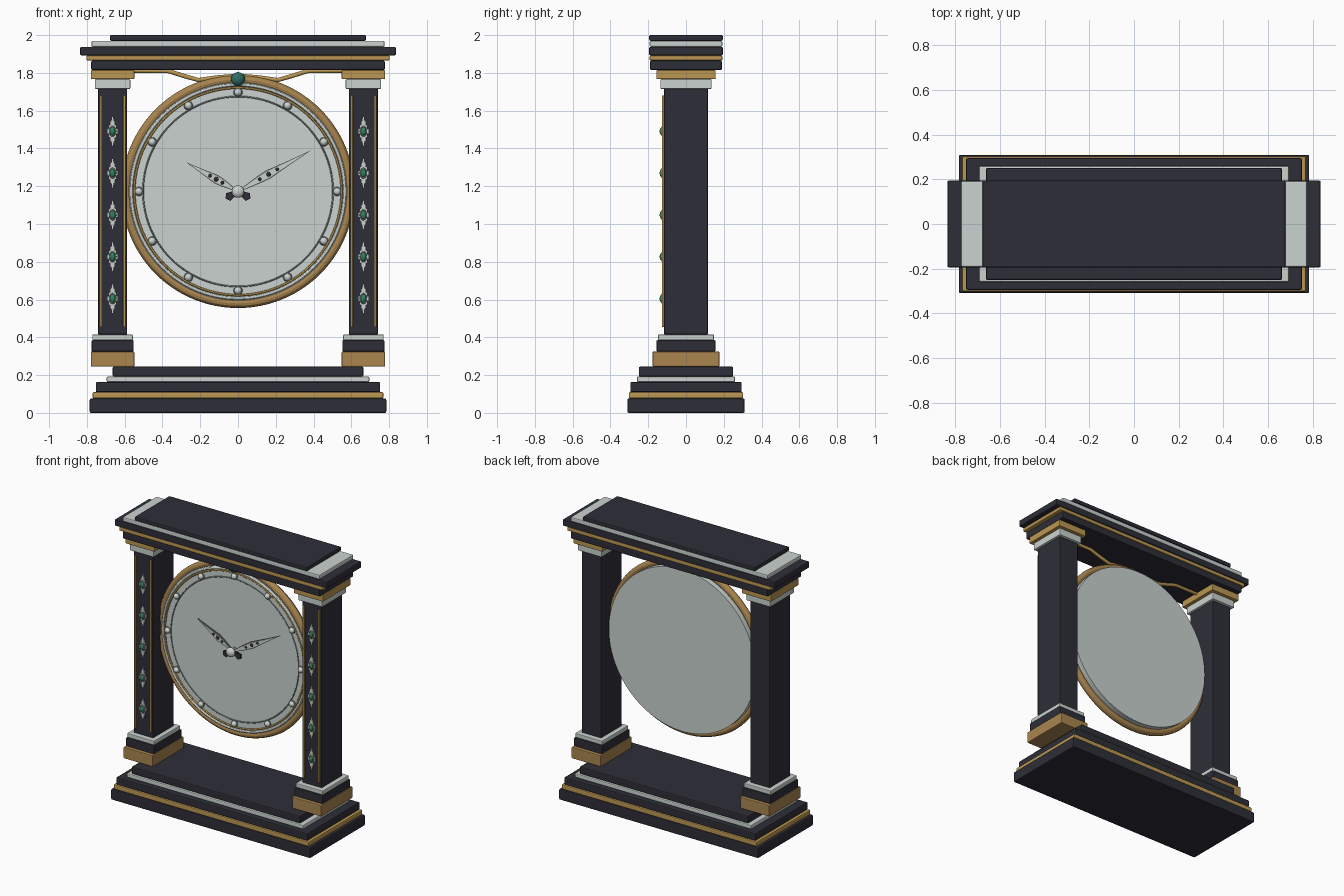
import bpy, bmesh, math
from mathutils import Vector

if "Cube" in bpy.data.objects:
    bpy.data.objects.remove(bpy.data.objects["Cube"])


def mat(name, r, g, b):
    m = bpy.data.materials.new(name)
    m.diffuse_color = (r, g, b, 1)
    m.use_nodes = True
    m.node_tree.nodes["Principled BSDF"].inputs["Base Color"].default_value = m.diffuse_color
    return m


ONYX = mat("black_onyx", 0.027, 0.027, 0.039)
SILVER = mat("pale_silver", 0.59, 0.65, 0.63)
GOLD = mat("yellow_gold", 0.50, 0.31, 0.085)
BRONZE = mat("warm_bronze", 0.40, 0.235, 0.078)
GREEN = mat("emerald_green", 0.03, 0.22, 0.11)
TEAL = mat("teal_stone", 0.028, 0.16, 0.13)
STEEL = mat("grey_steel", 0.24, 0.26, 0.26)

CZ = 1.172          # dial centre height
FACE = -0.035       # dial front surface


def finish(name, m, smooth=True):
    o = bpy.context.object
    o.name = name
    o.data.materials.append(m)
    if smooth:
        bpy.ops.object.shade_smooth_by_angle()
    return o


def slab(name, m, hx, hy, z0, z1, x=0, y=0, bevel=0.007):
    bpy.ops.mesh.primitive_cube_add(size=1, location=(x, y, (z0 + z1) / 2))
    o = bpy.context.object
    o.scale = (2 * hx, 2 * hy, z1 - z0)
    bpy.ops.object.transform_apply(location=False, rotation=False, scale=True)
    if bevel:
        b = o.modifiers.new("bevel", 'BEVEL')
        b.width, b.segments = bevel, 2
    return finish(name, m, False)


def ring(name, m, major, minor, y, seg=96, x=0, z=CZ):
    bpy.ops.mesh.primitive_torus_add(major_radius=major, minor_radius=minor, major_segments=seg,
                                     minor_segments=12, location=(x, y, z),
                                     rotation=(math.pi / 2, 0, 0))
    return finish(name, m)


def ball(name, m, r, loc, scale=(1, 1, 1)):
    bpy.ops.mesh.primitive_uv_sphere_add(segments=20, ring_count=12, radius=r, location=loc)
    bpy.context.object.scale = scale
    return finish(name, m)


def plate(name, m, outline, y, depth):
    """Extrude an (x, z) outline towards the front from y."""
    bm = bmesh.new()
    f = bm.faces.new([bm.verts.new((px, y, pz)) for px, pz in outline])
    ext = bmesh.ops.extrude_face_region(bm, geom=[f])
    verts = [v for v in ext["geom"] if isinstance(v, bmesh.types.BMVert)]
    bmesh.ops.translate(bm, verts=verts, vec=(0, -depth, 0))
    bmesh.ops.recalc_face_normals(bm, faces=bm.faces)
    me = bpy.data.meshes.new(name)
    bm.to_mesh(me)
    bm.free()
    me.materials.append(m)
    o = bpy.data.objects.new(name, me)
    bpy.context.collection.objects.link(o)
    return o


# stepped base and cornice: name, material, half x, half y, bottom, top
for row in [
    ("base_plinth", ONYX, 0.785, 0.31, 0.0, 0.076),
    ("base_gold_trim", GOLD, 0.77, 0.303, 0.076, 0.11),
    ("base_step", ONYX, 0.753, 0.295, 0.11, 0.163),
    ("base_silver_trim", SILVER, 0.695, 0.26, 0.163, 0.193),
    ("base_top_step", ONYX, 0.664, 0.25, 0.193, 0.245),
    ("cornice_beam", ONYX, 0.777, 0.19, 1.815, 1.865),
    ("cornice_gold_trim", GOLD, 0.803, 0.193, 1.865, 1.892),
    ("cornice_ledge", ONYX, 0.836, 0.195, 1.892, 1.938),
    ("cornice_silver_trim", SILVER, 0.776, 0.192, 1.938, 1.97),
    ("cornice_lid", ONYX, 0.678, 0.195, 1.97, 2.0),
]:
    slab(*row)

# columns with feet, capitals, gold strips and jewels
for side, s in (("left", -1), ("right", 1)):
    cx = 0.664 * s
    for part, m, hx, hy, z0, z1 in [
        ("foot", BRONZE, 0.115, 0.177, 0.245, 0.325),
        ("foot_block", ONYX, 0.111, 0.156, 0.325, 0.385),
        ("foot_collar", SILVER, 0.107, 0.148, 0.385, 0.415),
        ("shaft", ONYX, 0.077, 0.116, 0.415, 1.718),
        ("neck_collar", SILVER, 0.094, 0.136, 1.715, 1.767),
        ("capital", GOLD, 0.115, 0.157, 1.767, 1.815),
    ]:
        slab(f"{side}_column_{part}", m, hx, hy, z0, z1, cx, 0, 0.005)
    for k in (-1, 1):
        slab(f"{side}_column_strip", GOLD, 0.006, 0.008, 0.455, 1.68, cx + 0.062 * k, -0.12, 0.002)
    for i in range(5):
        z = 0.605 + 0.2215 * i
        # stepped lozenge mount
        quarter = [(0.027, 0.01), (0.018, 0.014), (0.018, 0.03), (0.011, 0.034),
                   (0.011, 0.05), (0.005, 0.054), (0.002, 0.075)]
        right = [(a, -b) for a, b in reversed(quarter)] + quarter
        outline = right + [(-a, b) for a, b in reversed(right)]
        plate(f"{side}_jewel_mount", SILVER, [(cx + a, z + b) for a, b in outline], -0.115, 0.008)
        b = ring(f"{side}_jewel_bezel", STEEL, 0.016, 0.004, -0.125, 20, cx, z)
        b.scale = (1, 1.45, 1)
        ball(f"{side}_jewel", GREEN, 0.015, (cx, -0.126, z), (1, 0.9, 1.5))

# dial drum
bpy.ops.mesh.primitive_cylinder_add(vertices=96, radius=0.577, depth=0.08,
                                    location=(0, FACE + 0.04, CZ), rotation=(math.pi / 2, 0, 0))
finish("dial", SILVER)
ring("dial_outer_ring", BRONZE, 0.592, 0.025, -0.012)
ring("dial_silver_ring", SILVER, 0.565, 0.01, FACE)
ring("dial_gold_ring", GOLD, 0.549, 0.006, FACE - 0.002)
ring("dial_chapter_ring", STEEL, 0.503, 0.004, FACE)

# hour beads in bezels
for i in range(12):
    a = math.tau * i / 12
    x, z = 0.525 * math.sin(a), CZ + 0.525 * math.cos(a)
    ring("hour_bezel", STEEL, 0.02, 0.004, FACE - 0.003, 20, x, z)
    ball("hour_bead", SILVER, 0.02, (x, FACE - 0.007, z))


# hands: steel blade, silver inlay, onyx studs, flared tail
def hand(name, tip, y):
    length = math.hypot(*tip)
    d = Vector(tip) / length
    n = Vector((-d.y, d.x))

    def at(u, v):
        p = d * u + n * v
        return (p.x, CZ + p.y)

    def blade(w, lo, hi):
        mid = length * 0.42
        side = [(lo, w * 0.25), (mid * 0.65, w * 0.8), (mid, w), (length * 0.68, w * 0.5)]
        return ([at(u, v) for u, v in side] + [at(hi, 0)] +
                [at(u, -v) for u, v in reversed(side)])

    plate(name + "_blade", STEEL, blade(0.024, 0.02, length), y, 0.008)
    plate(name + "_inlay", SILVER, blade(0.016, 0.03, length * 0.96), y - 0.008, 0.004)
    for k, r in ((0.30, 0.009), (0.42, 0.012), (0.54, 0.009)):
        x, z = at(length * k, 0)
        ball(name + "_stud", ONYX, r, (x, y - 0.012, z), (1, 0.6, 1))
    plate(name + "_tail", ONYX, [at(0, 0.008), at(-0.06, 0.024), at(-0.075, 0),
                                 at(-0.06, -0.024), at(0, -0.008)], y, 0.01)


hand("hour_hand", (-0.275, 0.155), -0.052)
hand("minute_hand", (0.385, 0.217), -0.066)
bpy.ops.mesh.primitive_cylinder_add(vertices=24, radius=0.018, depth=0.05,
                                    location=(0, -0.055, CZ), rotation=(math.pi / 2, 0, 0))
finish("hand_spindle", STEEL)
ball("hand_hub", SILVER, 0.033, (0, -0.083, CZ), (1, 0.7, 1))

# crowning stone and gold hanger
ball("crown_stone", TEAL, 0.037, (0, -0.045, 1.767))
for side, s in (("left", -1), ("right", 1)):
    cu = bpy.data.curves.new(side + "_hanger", 'CURVE')
    cu.dimensions = '3D'
    cu.bevel_depth, cu.bevel_resolution = 0.012, 3
    cu.use_fill_caps = True
    path = [(0.56, 1.812), (0.37, 1.81), (0.29, 1.785), (0.21, 1.762), (0.11, 1.776), (0, 1.785)]
    sp = cu.splines.new('POLY')
    sp.points.add(len(path) - 1)
    for p, (x, z) in zip(sp.points, path):
        p.co = (x * s, -0.012, z, 1)
    cu.materials.append(GOLD)
    bpy.context.collection.objects.link(bpy.data.objects.new(side + "_hanger", cu))
